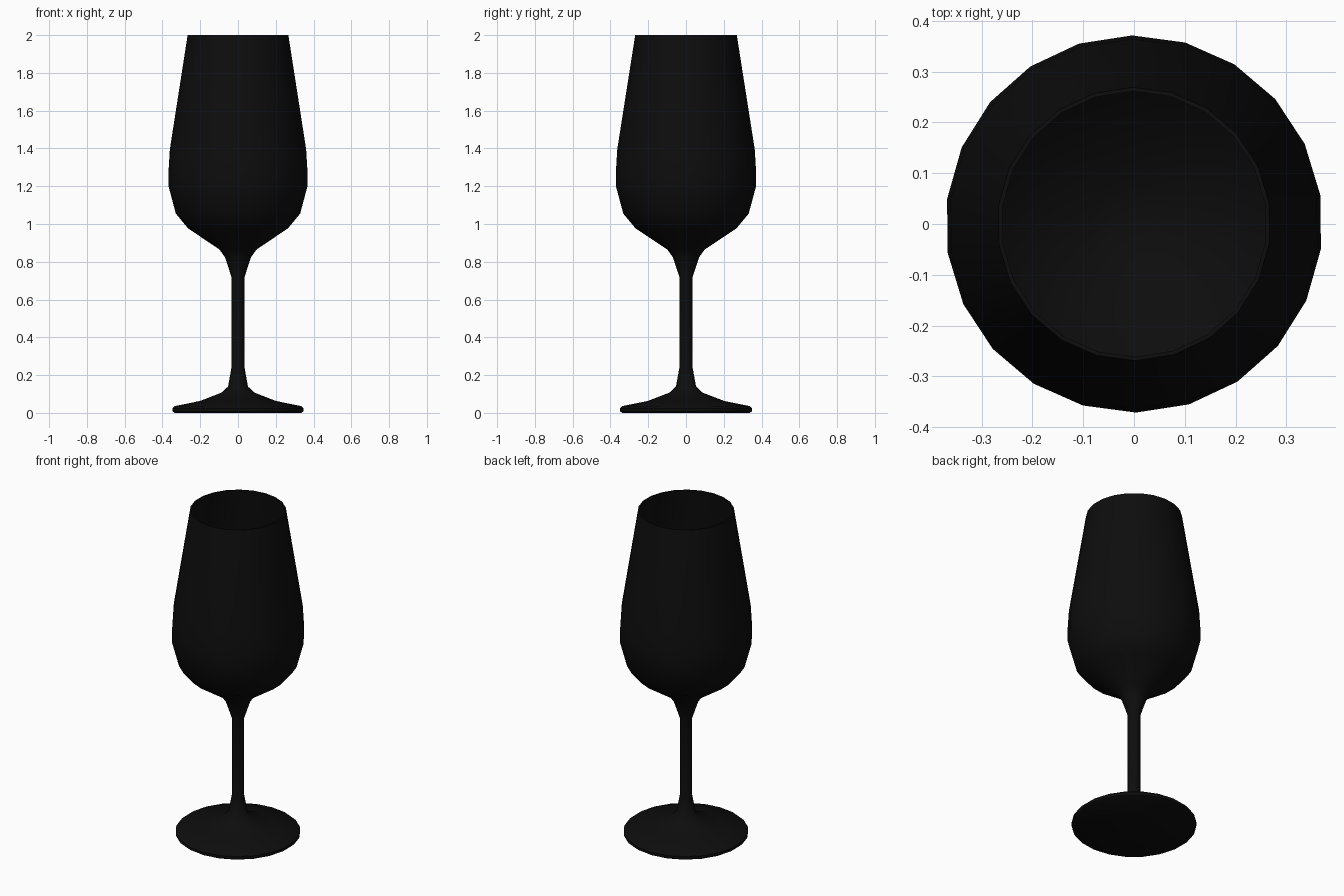
import bpy, bmesh, math

if "Cube" in bpy.data.objects:
    bpy.data.objects.remove(bpy.data.objects["Cube"])

SIDES = 22
PHASE = math.radians(90.6)

# Profile (radius, height): underside, foot, stem, outer bowl, rim, inner bowl
profile = [
    (0, 0), (0.338, 0), (0.349, 0.008), (0.350, 0.024), (0.337, 0.036),
    (0.203, 0.063), (0.086, 0.108), (0.053, 0.14), (0.035, 0.24),
    (0.035, 0.72), (0.070, 0.825), (0.099, 0.865), (0.267, 0.977),
    (0.332, 1.055), (0.371, 1.20), (0.371, 1.28), (0.364, 1.395), (0.269, 2.0),
    (0.261, 2.0), (0.355, 1.395), (0.362, 1.28), (0.361, 1.205),
    (0.323, 1.063), (0.259, 0.987), (0.09, 0.88), (0, 0.865),
]


def lathe(name, points):
    bm = bmesh.new()
    rings = []
    for r, z in points:
        n = SIDES if r > 0 else 1
        rings.append([bm.verts.new((r * math.cos(PHASE + i * math.tau / SIDES),
                                    r * math.sin(PHASE + i * math.tau / SIDES), z))
                      for i in range(n)])
    for a, b in zip(rings, rings[1:]):
        for i in range(SIDES):
            j = (i + 1) % SIDES
            corners = [a[i % len(a)], a[j % len(a)], b[j % len(b)], b[i % len(b)]]
            bm.faces.new(list(dict.fromkeys(corners)))
    bmesh.ops.recalc_face_normals(bm, faces=bm.faces)
    mesh = bpy.data.meshes.new(name)
    bm.to_mesh(mesh)
    bm.free()
    obj = bpy.data.objects.new(name, mesh)
    bpy.context.collection.objects.link(obj)
    return obj


# Whole glass is one continuous turned surface
glass = lathe("wine_glass", profile)
black = bpy.data.materials.new("black_glass")
black.diffuse_color = (0.004, 0.004, 0.004, 1)
black.use_nodes = True
black.node_tree.nodes["Principled BSDF"].inputs["Base Color"].default_value = black.diffuse_color
glass.data.materials.append(black)

bpy.context.view_layer.objects.active = glass
glass.select_set(True)
bpy.ops.object.shade_smooth_by_angle(angle=math.radians(40))
